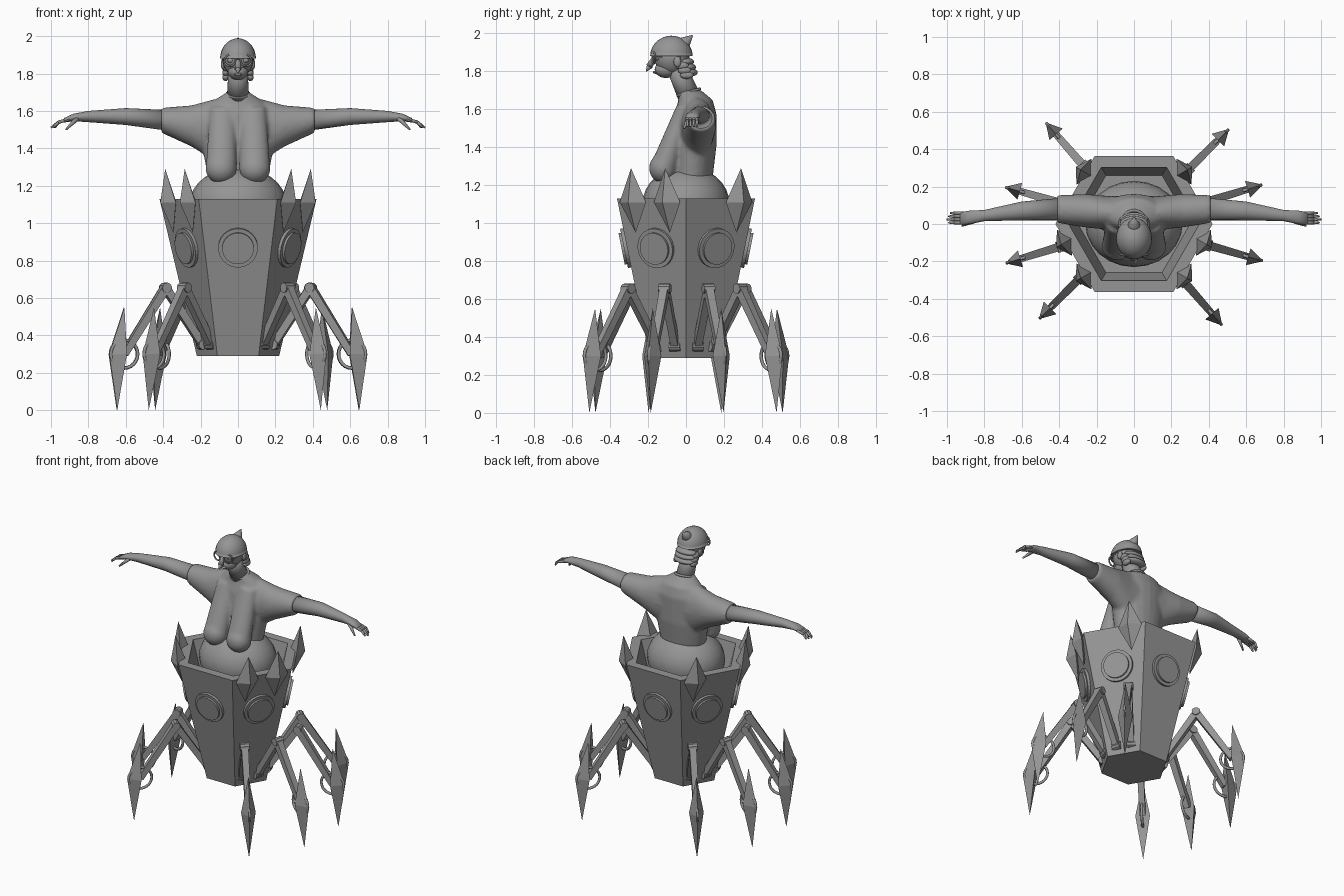
import bpy, bmesh
from math import sin, cos, pi, radians
from mathutils import Vector, Matrix

if "Cube" in bpy.data.objects:
    bpy.data.objects.remove(bpy.data.objects["Cube"], do_unlink=True)

colour = (.3, .3, .3, 1)
grey = bpy.data.materials.new("plain_grey")
grey.use_nodes = True
grey.diffuse_color = colour
grey.node_tree.nodes["Principled BSDF"].inputs["Base Color"].default_value = colour
UP = Vector((0, 0, 1))


def finish(name, bm, smooth=True):
    bmesh.ops.recalc_face_normals(bm, faces=bm.faces)
    mesh = bpy.data.meshes.new(name)
    bm.to_mesh(mesh)
    bm.free()
    mesh.materials.append(grey)
    for polygon in mesh.polygons:
        polygon.use_smooth = smooth
    obj = bpy.data.objects.new(name, mesh)
    bpy.context.collection.objects.link(obj)
    return obj


def add_loft(bm, sections, along_x=False, sides=24, mirror=1):
    """Join elliptical rings given as a centre and two radii."""
    previous = None
    for x, y, z, wide, deep in sections:
        ring = []
        for step in range(sides):
            angle = 2 * pi * step / sides
            u, v = wide * cos(angle), deep * sin(angle)
            point = (x, y + u, z + v) if along_x else (x + u, y + v, z)
            ring.append(bm.verts.new((point[0] * mirror, point[1], point[2])))
        if previous:
            for step in range(sides):
                following = (step + 1) % sides
                bm.faces.new((previous[step], previous[following], ring[following], ring[step]))
        else:
            bm.faces.new(ring)
        previous = ring
    bm.faces.new(previous)
    bmesh.ops.recalc_face_normals(bm, faces=bm.faces)


def add_ball(bm, centre, size):
    place = Matrix.Translation(centre) @ Matrix.Diagonal((*size, 1))
    bmesh.ops.create_uvsphere(bm, u_segments=24, v_segments=16, radius=1, matrix=place)


def ball(name, centre, size, halved=False):
    bm = bmesh.new()
    add_ball(bm, centre, size)
    if halved:
        geometry = bm.verts[:] + bm.edges[:] + bm.faces[:]
        bmesh.ops.bisect_plane(bm, geom=geometry, plane_co=centre, plane_no=UP, clear_inner=True)
        bmesh.ops.holes_fill(bm, edges=[edge for edge in bm.edges if edge.is_boundary])
    finish(name, bm)


def bar(name, start, end, radius_start, radius_end, sides=4, smooth=False):
    start, end = Vector(start), Vector(end)
    span = end - start
    turn = span.to_track_quat("Z", "Y").to_matrix().to_4x4()
    place = Matrix.Translation((start + end) / 2) @ turn @ Matrix.Rotation(pi / 4, 4, "Z")
    bm = bmesh.new()
    bmesh.ops.create_cone(bm, cap_ends=True, segments=sides, radius1=radius_start,
                          radius2=radius_end, depth=span.length, matrix=place)
    finish(name, bm, smooth)


def spindle(name, waist, top, bottom):
    bm = bmesh.new()
    ring = [bm.verts.new(point) for point in waist]
    for tip in (bm.verts.new(top), bm.verts.new(bottom)):
        for index, vert in enumerate(ring):
            bm.faces.new((vert, ring[index - 1], tip))
    finish(name, bm, False)


def hoop(name, centre, normal, radius, thickness):
    turn = Vector(normal).to_track_quat("Z", "Y").to_euler()
    bpy.ops.mesh.primitive_torus_add(location=centre, rotation=turn, major_radius=radius,
                                     minor_radius=thickness, major_segments=24, minor_segments=8)
    bpy.context.object.name = name
    bpy.context.object.data.materials.append(grey)
    bpy.ops.object.shade_smooth()


# Hexagonal hollow pod
pod = bmesh.new()
levels = ((.29, .22), (1.13, .42), (1.13, .35), (.95, .3))
add_loft(pod, [(0, 0, height, radius, radius) for height, radius in levels], sides=6)
finish("pod", pod, False)

# Porthole on every wall
for wall in range(6):
    angle = radians(30 + 60 * wall)
    normal = Vector((cos(angle), sin(angle), -.2)).normalized()
    centre = Vector((.31 * cos(angle), .31 * sin(angle), .87))
    bar("porthole_rim", centre, centre + normal * .017, .106, .106, sides=28)
    bar("porthole_glass", centre, centre + normal * .03, .085, .085, sides=28)

# Crown spikes along the side walls
for side in (1, -1):
    for y in (-.28, -.1, .28):
        facing = 1 if y > 0 else -1
        normal = Vector((side * cos(pi / 6), facing * sin(pi / 6), 0))
        tangent = normal.cross(UP) * .08
        depth = normal * .05
        centre = Vector((side * (.43 - abs(y) * .58), y, 1.11))
        spindle("crown_spike", (centre + tangent, centre + depth, centre - tangent, centre - depth),
                centre + normal * .02 + UP * .18, centre - normal * .03 - UP * .16)

# Eight jointed legs with blade feet, repeated after half a turn
for degrees in (17, 45, 131, 164):
    for angle in (radians(degrees), radians(degrees) + pi):
        outward = Vector((cos(angle), sin(angle), 0))
        across = outward.cross(UP)
        hip = outward * .2 + UP * .35
        knee = outward * .405 + UP * .655
        ankle = outward * .635 + UP * .3
        bar("leg_thigh", hip, knee, .028, .03)
        bar("leg_shin", knee, ankle, .032, .026)
        for name, joint in (("leg_hip", hip), ("leg_knee", knee)):
            bar(name, joint - across * .03, joint + across * .03, .027, .027, sides=10)
        spindle("leg_blade", (ankle + outward * .085, ankle + across * .047, ankle - across * .047),
                ankle + UP * .25, ankle + outward * .04 - UP * .3)
        hoop("leg_ring", ankle, across, .075, .009)

# Wide hips sitting in the pod
ball("hips", (0, 0, 1.1), (.26, .23, .2))

# Loose shirt: torso, chest and sleeves fused into one surface
cloth = bmesh.new()
add_loft(cloth, [(0, .03, 1.23, .16, .11), (0, .04, 1.4, .19, .12), (0, .05, 1.58, .2, .11),
                 (0, .05, 1.65, .14, .09), (0, .02, 1.7, .06, .06)])
for side in (1, -1):
    add_ball(cloth, (side * .09, -.12, 1.29), (.083, .075, .08))
    add_loft(cloth, [(.09, -.12, 1.29, .083, .075), (.08, 0, 1.62, .07, .05)], mirror=side)
    add_loft(cloth, [(0, .06, 1.5, .09, .17), (.14, .06, 1.5, .09, .16), (.25, .07, 1.52, .09, .11),
                     (.41, .08, 1.55, .075, .067)], along_x=True, mirror=side)
shirt = finish("shirt", cloth)
fuse = shirt.modifiers.new("fuse", "REMESH")
fuse.mode, fuse.voxel_size, fuse.use_smooth_shade = "VOXEL", .01, True
soften = shirt.modifiers.new("soften", "SMOOTH")
soften.factor, soften.iterations = .5, 8

# Arms and hands
for side, label in ((1, "left"), (-1, "right")):
    arm = bmesh.new()
    add_loft(arm, [(.38, .08, 1.55, .06, .055), (.6, .07, 1.57, .05, .045), (.8, .045, 1.57, .03, .03),
                   (.88, .035, 1.565, .036, .02), (.93, .03, 1.55, .033, .012)],
             along_x=True, mirror=side)
    finish(label + "_arm", arm)
    for finger in range(4):
        y = .007 + .017 * finger
        reach = 1 - .01 * abs(finger - 1)
        knuckle = Vector((side * .96, y, 1.54))
        bar(label + "_finger", (side * .9, y, 1.556), knuckle, .009, .009, sides=10, smooth=True)
        bar(label + "_fingertip", knuckle, (side * reach, y, 1.51), .009, .005, sides=10, smooth=True)
    bar(label + "_thumb", (side * .86, .015, 1.56), (side * .92, -.01, 1.5), .014, .005,
        sides=10, smooth=True)

# Neck, collar and head
bar("neck", (0, .02, 1.66), (0, -.06, 1.84), .06, .05, sides=24, smooth=True)
hoop("collar", (0, .015, 1.69), (0, -.3, 1), .06, .008)
ball("head", (0, -.075, 1.88), (.083, .093, .1))
ball("jaw", (0, -.105, 1.81), (.055, .06, .045))
bar("nose", (0, -.155, 1.89), (0, -.195, 1.825), .01, .018, sides=12, smooth=True)
bar("nose_tip", (0, -.19, 1.83), (0, -.21, 1.8), .018, .003, sides=12, smooth=True)
ball("lips", (0, -.16, 1.795), (.022, .014, .008))

# Knitted cap with a swept tip
ball("cap", (0, -.077, 1.88), (.096, .112, .108), halved=True)
bar("cap_tip", (0, -.04, 1.92), (0, .035, 1.99), .06, .003, sides=20, smooth=True)

# Glasses, ears and gathered hair
for side in (1, -1):
    hoop("glasses_rim", (side * .043, -.17, 1.87), (side * .25, -1, 0), .03, .005)
    ball("eye", (side * .038, -.15, 1.87), (.018, .012, .013))
    bar("glasses_arm", (side * .07, -.16, 1.875), (side * .086, -.03, 1.875), .005, .005)
    ball("ear", (side * .08, -.045, 1.85), (.012, .02, .028))
    for tier in range(3):
        ball("hair_lock", (side * .066, tier * .012 - .02, 1.83 - tier * .025), (.018, .035, .02))
for tier in range(3):
    ball("hair_bundle", (0, tier * .01, 1.85 - tier * .028), (.075, .042, .022))
bar("glasses_bridge", (-.015, -.175, 1.88), (.015, -.175, 1.88), .005, .005, sides=8)
